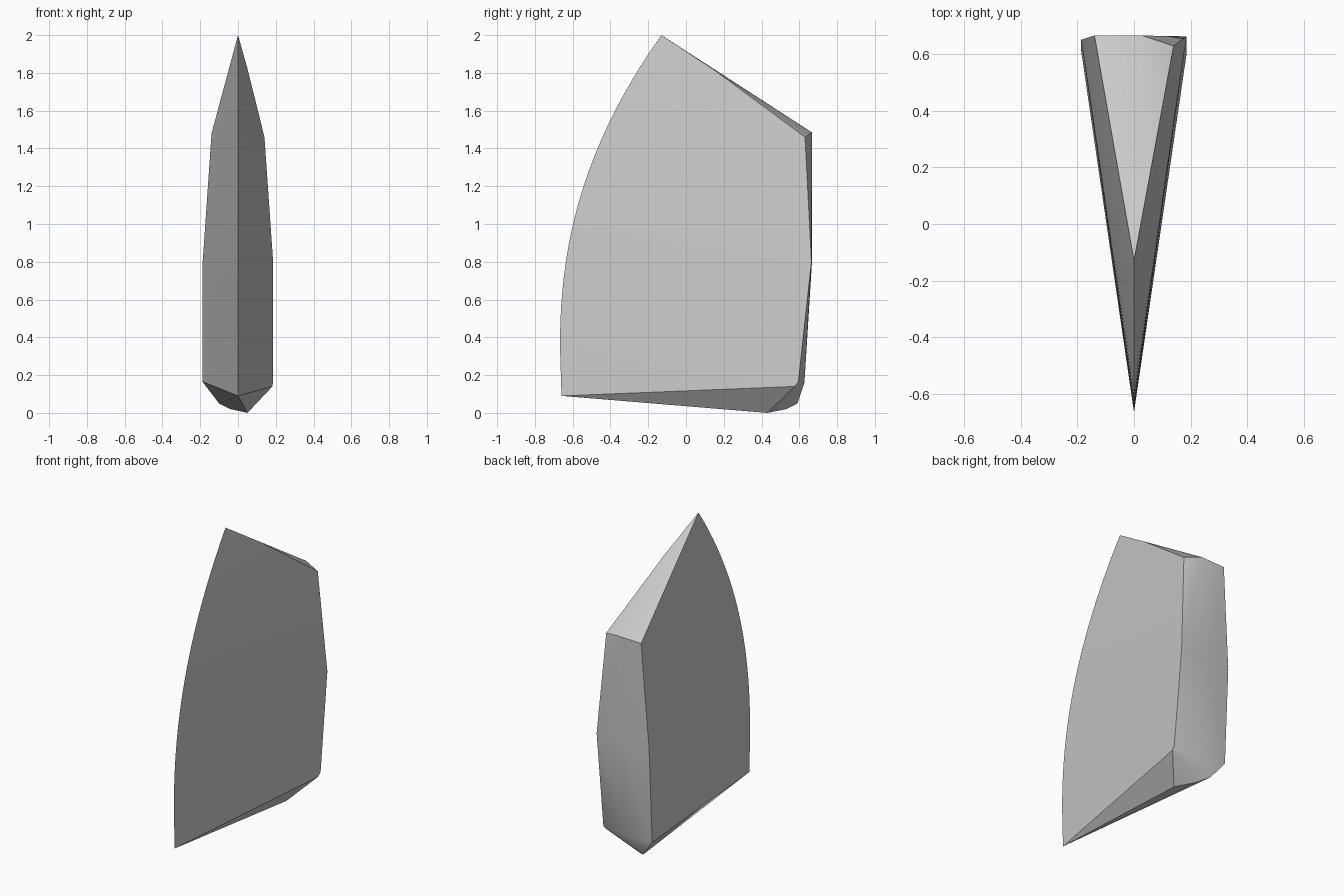
import bpy, bmesh
from mathutils import Vector

cube = bpy.data.objects.get("Cube")
if cube:
    bpy.data.objects.remove(cube, do_unlink=True)

# Plain grey stone
grey = bpy.data.materials.new("plain_grey")
grey.use_nodes = True
colour = (0.6, 0.6, 0.6, 1)
grey.diffuse_color = colour
grey.node_tree.nodes["Principled BSDF"].inputs["Base Color"].default_value = colour


def front_edge(z):
    """Point on the curved sharp front edge at height z."""
    lean = max(0, (z - 0.35) / 1.65) ** 2.2
    heel = max(0, 0.35 - z) * 0.03
    return Vector((0, -0.667 + 0.537 * lean + heel, z))


# Curved front edge, from heel to tip
steps = 24
points = [front_edge(0.09 + (2 - 0.09) * i / steps) for i in range(steps + 1)]

# Rear edges, top to bottom, and the middle of the back
points += [Vector(p) for p in (
    (0.052, 0.15, 1.815), (0.14, 0.63, 1.46), (0.186, 0.664, 0.8),
    (0.185, 0.595, 0.165), (0.182, 0.575, 0.14),
    (-0.14, 0.667, 1.48), (-0.187, 0.652, 0.8), (-0.188, 0.62, 0.165),
    (0.03, 0.667, 1.485), (0, 0.667, 0.8), (-0.02, 0.627, 0.16),
)]

# Chipped underside
points += [Vector(p) for p in (
    (0.05, 0.43, 0), (-0.04, 0.53, 0.02), (-0.1, 0.59, 0.05),
)]

# Skin the wedge around its outline
bm = bmesh.new()
for p in points:
    bm.verts.new(p)
hull = bmesh.ops.convex_hull(bm, input=bm.verts)
spare = {g for g in hull["geom_interior"] + hull["geom_unused"]
         if isinstance(g, bmesh.types.BMVert)}
bmesh.ops.delete(bm, geom=list(spare), context="VERTS")
bmesh.ops.recalc_face_normals(bm, faces=bm.faces)

mesh = bpy.data.meshes.new("stone_wedge")
bm.to_mesh(mesh)
bm.free()
mesh.materials.append(grey)
wedge = bpy.data.objects.new("stone_wedge", mesh)
bpy.context.collection.objects.link(wedge)

# Smooth faces with crisp edges
bpy.ops.object.select_all(action="DESELECT")
wedge.select_set(True)
bpy.context.view_layer.objects.active = wedge
bpy.ops.object.shade_smooth_by_angle(angle=0.5236)
